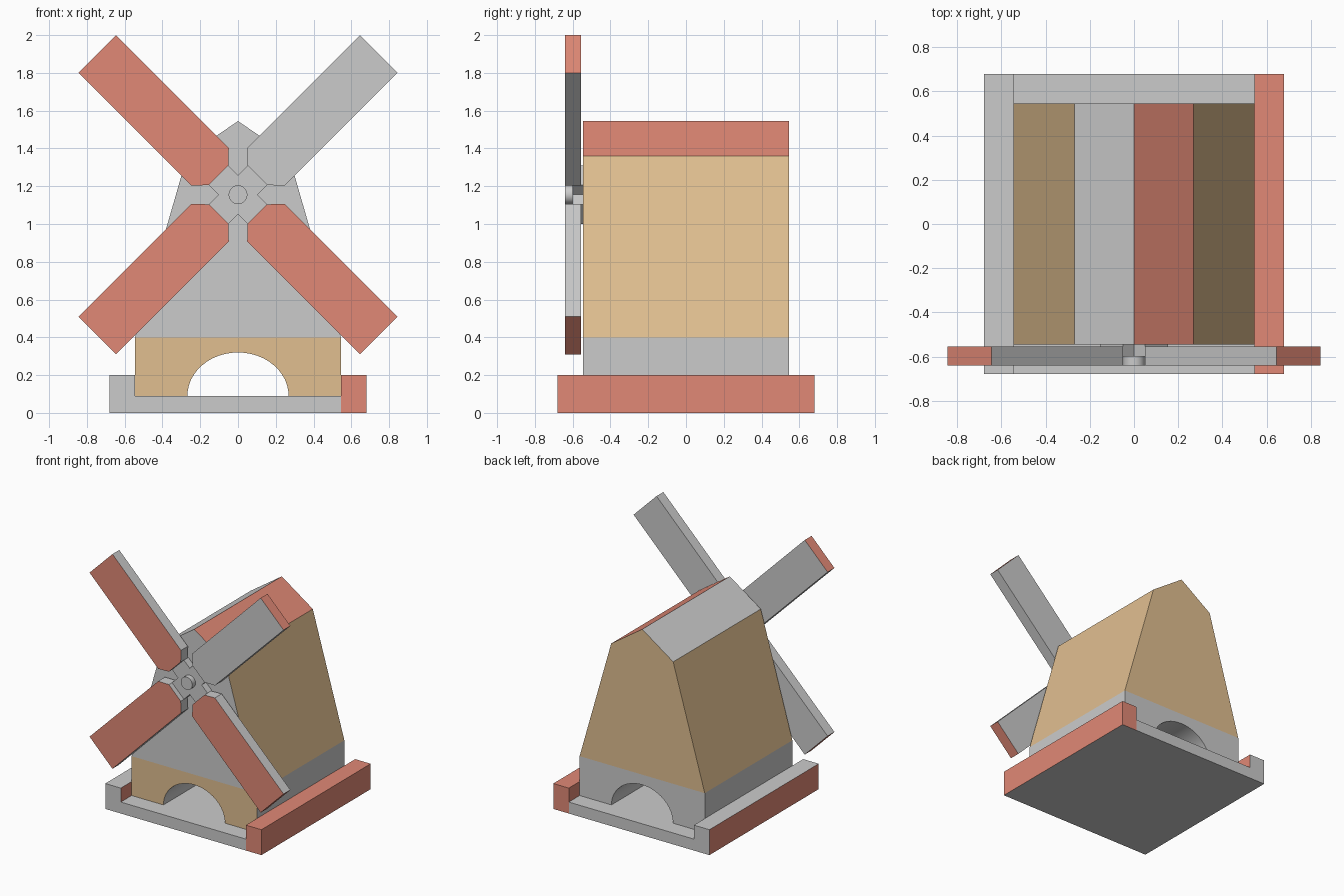
import bpy, bmesh
from math import sin, cos, pi, radians
from mathutils import Vector

if "Cube" in bpy.data.objects:
    bpy.data.objects.remove(bpy.data.objects["Cube"])


def material(name, rgb):
    m = bpy.data.materials.new(name)
    m.diffuse_color = (*rgb, 1)
    m.use_nodes = True
    m.node_tree.nodes["Principled BSDF"].inputs["Base Color"].default_value = m.diffuse_color
    return m


# Slot 0 stays empty (plain grey)
GREY, RED, TAN = 0, 1, 2
MATS = [None, material("red", (0.75, 0.25, 0.18)), material("tan", (0.75, 0.52, 0.28))]


def prism(name, profile, y0, y1, paint=None):
    """Extrude an (x, z) profile along y; paint(normal, centre) picks the face colour."""
    bm = bmesh.new()
    f = bm.faces.new([bm.verts.new((x, y0, z)) for x, z in profile])
    ext = bmesh.ops.extrude_face_region(bm, geom=[f], use_keep_orig=True)
    bmesh.ops.translate(bm, vec=(0, y1 - y0, 0),
                        verts=[v for v in ext["geom"] if isinstance(v, bmesh.types.BMVert)])
    bmesh.ops.recalc_face_normals(bm, faces=bm.faces)
    bm.normal_update()
    me = bpy.data.meshes.new(name)
    for m in MATS:
        me.materials.append(m)
    for f in bm.faces:
        f.material_index = paint(f.normal, f.calc_center_median()) if paint else GREY
    bm.to_mesh(me)
    bm.free()
    ob = bpy.data.objects.new(name, me)
    bpy.context.collection.objects.link(ob)
    return ob


def smooth(ob):
    bpy.ops.object.select_all(action="DESELECT")
    ob.select_set(True)
    bpy.context.view_layer.objects.active = ob
    bpy.ops.object.shade_smooth_by_angle(angle=radians(30))


B, R = 0.545, 0.68          # half widths of body and base
FLOOR, SILL = 0.09, 0.40    # floor of the base, top of the lower storey
HUB_Z = 1.155

# Base: floor slab and two side rims
prism("base_floor", [(-B, 0), (B, 0), (B, FLOOR), (-B, FLOOR)], -R, R)
for s, side in ((-1, "left"), (1, "right")):
    prism(side + "_rim", [(s * B, 0), (s * R, 0), (s * R, 0.2), (s * B, 0.2)], -R, R,
          lambda n, c, s=s: GREY if n.z < -0.5 or (s < 0 and abs(n.x) < 0.5) else RED)

# Lower storey with the arched tunnel through it
arch = [(0.268 * cos(pi * i / 24), FLOOR + 0.23 * sin(pi * i / 24)) for i in range(25)]
lower = prism("lower_storey", [(-B, FLOOR), (-B, SILL), (B, SILL), (B, FLOOR)] + arch, -B, B,
              lambda n, c: TAN if n.y < -0.5 else GREY)
smooth(lower)


# Tapered tower with gabled roof
def tower_paint(n, c):
    if n.y < -0.5 or n.z < -0.5:
        return GREY
    if n.z > 0.5:
        return RED if n.x > 0 else GREY
    return TAN


prism("tower", [(-B, SILL), (B, SILL), (0.27, 1.36), (0, 1.545), (-0.27, 1.36)], -B, B, tower_paint)


# Sails: points given as (along the arm, across the arm)
def spin(points, a):
    return [(u * cos(a) - v * sin(a), HUB_Z + u * sin(a) + v * cos(a)) for u, v in points]


ARM, NECK = 0.145, 0.073
sail = [(ARM, -NECK), (0.209, -0.14), (1.054, -0.141), (1.054, 0.141), (0.209, 0.14), (ARM, NECK)]
cross = []
for i in range(4):
    a = pi / 4 + i * pi / 2
    d = Vector((cos(a), 0, sin(a)))

    def sail_paint(n, c, d=d, i=i):
        if n.dot(d) > 0.9 or (n.y < -0.5 and i > 0):
            return RED
        return GREY

    prism(f"sail_{i + 1}", spin(sail, a), -0.64, -0.555, sail_paint)
    cross += spin([(ARM, -NECK), (ARM, NECK), (NECK, NECK)], a)

# Recessed hub cross and the axle cap
prism("hub_cross", cross, -0.6, -B)
cap = prism("axle_cap", [(0.05 * cos(2 * pi * i / 20), HUB_Z + 0.05 * sin(2 * pi * i / 20))
                         for i in range(20)], -0.64, -0.6)
smooth(cap)
